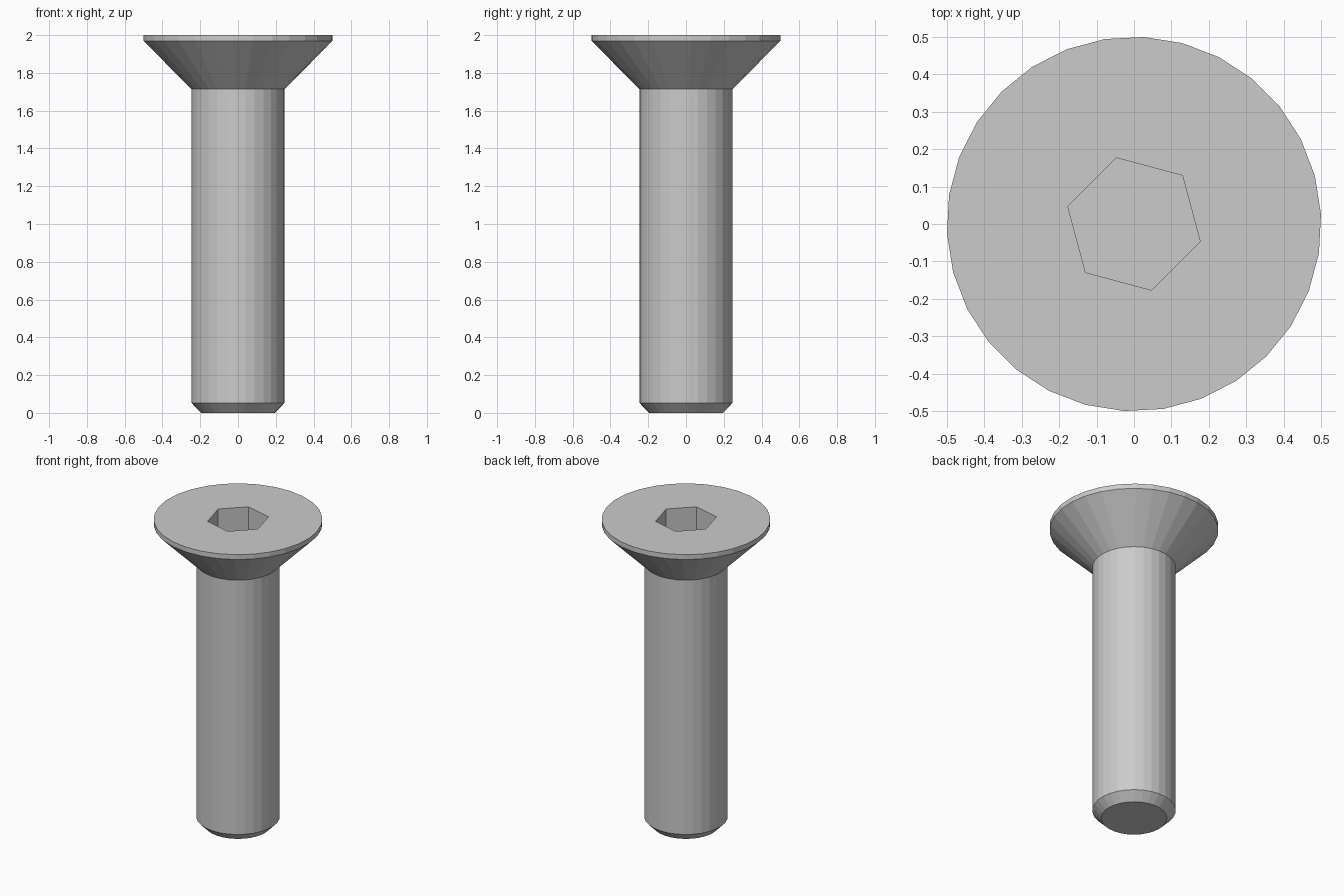
import bpy
import bmesh
from math import cos, sin, radians, tau

cube = bpy.data.objects.get("Cube")
if cube:
    bpy.data.objects.remove(cube, do_unlink=True)

# Plain steel
steel = bpy.data.materials.new("grey_steel")
steel.use_nodes = True
colour = (0.6, 0.6, 0.6, 1.0)
steel.diffuse_color = colour
steel.node_tree.nodes["Principled BSDF"].inputs["Base Color"].default_value = colour


def ring(bm, sides, radius, z, start):
    """Closed polygon of vertices at one height."""
    return [bm.verts.new((radius * cos(radians(start) + tau * i / sides),
                          radius * sin(radians(start) + tau * i / sides), z))
            for i in range(sides)]


def skin(bm, lower, upper):
    """Wall of quads between two rings."""
    n = len(lower)
    for i in range(n):
        j = (i + 1) % n
        bm.faces.new((lower[i], lower[j], upper[j], upper[i]))


def loop_edges(bm, verts):
    return [bm.edges.get((v, verts[i - 1])) for i, v in enumerate(verts)]


bm = bmesh.new()

# Chamfered tip, shank, countersunk cone and thin rim as (radius, height)
profile = [(0.195, 0), (0.247, 0.053), (0.247, 1.715), (0.5, 1.968), (0.5, 2)]
body = [ring(bm, 30, r, z, 3) for r, z in profile]
bm.faces.new(body[0])
for lower, upper in zip(body, body[1:]):
    skin(bm, lower, upper)

# Hexagonal key socket
floor = ring(bm, 6, 0.183, 1.8, 45)
mouth = ring(bm, 6, 0.183, 2, 45)
skin(bm, floor, mouth)
bm.faces.new(floor)

# Flat top around the socket
bmesh.ops.triangle_fill(bm, use_beauty=True,
                        edges=loop_edges(bm, body[-1]) + loop_edges(bm, mouth))
bmesh.ops.recalc_face_normals(bm, faces=bm.faces[:])

mesh = bpy.data.meshes.new("countersunk_bolt")
bm.to_mesh(mesh)
bm.free()
mesh.materials.append(steel)
bolt = bpy.data.objects.new("countersunk_bolt", mesh)
bpy.context.collection.objects.link(bolt)
